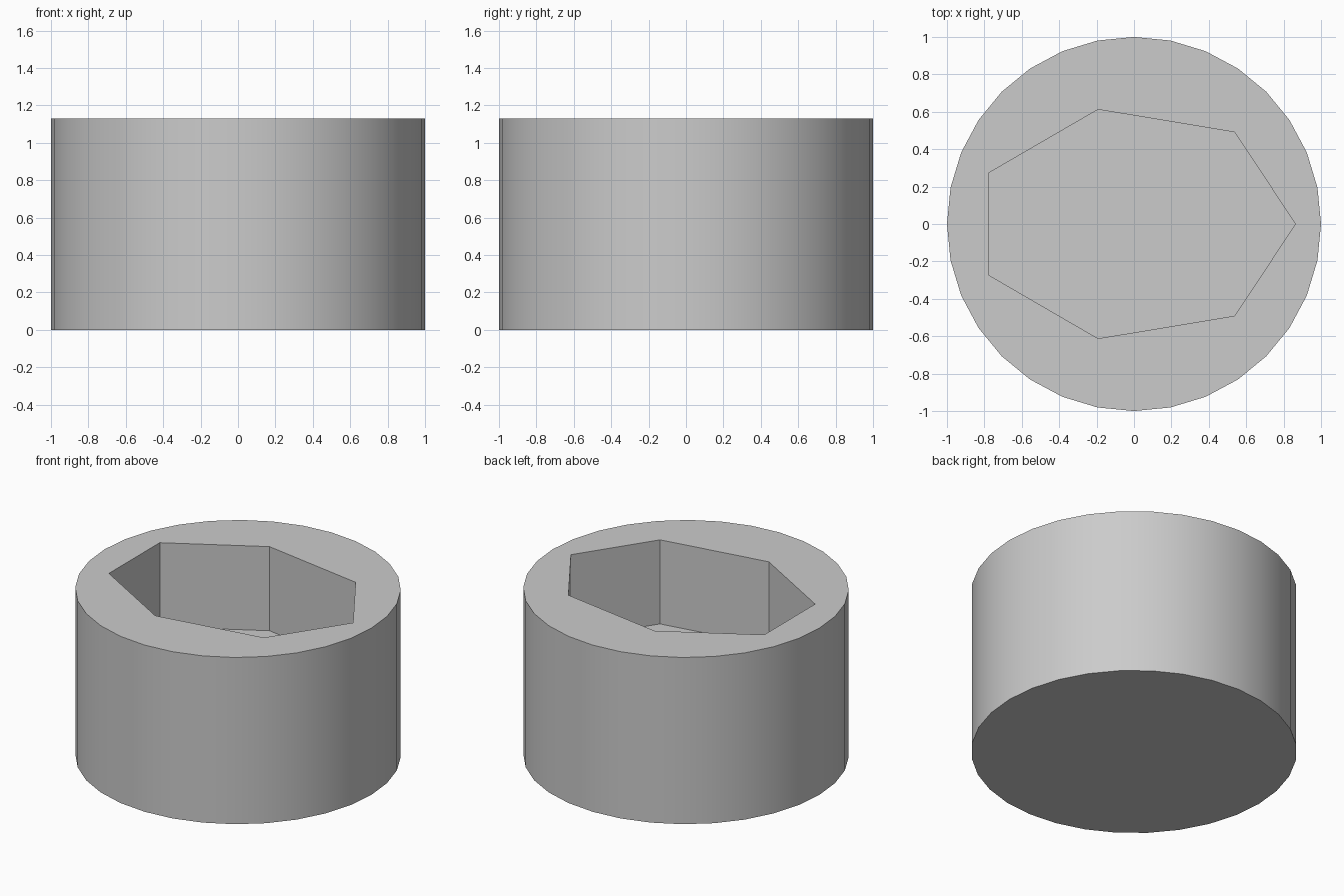
import bpy
import math

if "Cube" in bpy.data.objects:
    bpy.data.objects.remove(bpy.data.objects["Cube"], do_unlink=True)

HEIGHT = 1.13      # full height of the body
FLOOR = 0.56       # height of the pocket floor
POCKET_X, POCKET_Y = 0.863, 0.628   # half sizes of the stretched heptagon

grey = bpy.data.materials.new("light_grey")
grey.use_nodes = True
colour = (0.6, 0.6, 0.6, 1.0)
grey.diffuse_color = colour
grey.node_tree.nodes["Principled BSDF"].inputs["Base Color"].default_value = colour


def prism(name, sides, z0, z1):
    """Upright unit-radius prism between two heights."""
    bpy.ops.mesh.primitive_cylinder_add(
        vertices=sides, radius=1, depth=z1 - z0, location=(0, 0, (z0 + z1) / 2))
    obj = bpy.context.object
    obj.name = name
    obj.data.materials.append(grey)
    return obj


# Seven-sided pocket cutter with one corner pointing to +x
cutter = prism("pocket_cutter", 7, FLOOR, HEIGHT + 0.2)
cutter.rotation_euler.z = -math.pi / 2
cutter.scale = (POCKET_Y, POCKET_X, 1)
cutter.hide_render = True

# Round body with the blind pocket cut from the top
body = prism("socket_body", 32, 0, HEIGHT)
cut = body.modifiers.new("pocket", 'BOOLEAN')
cut.operation = 'DIFFERENCE'
cut.solver = 'EXACT'
cut.object = cutter
bpy.ops.object.modifier_apply(modifier=cut.name)
bpy.data.objects.remove(cutter, do_unlink=True)

# Smooth outer wall, crisp rim and pocket corners
bpy.ops.object.shade_smooth_by_angle(angle=math.radians(30))
